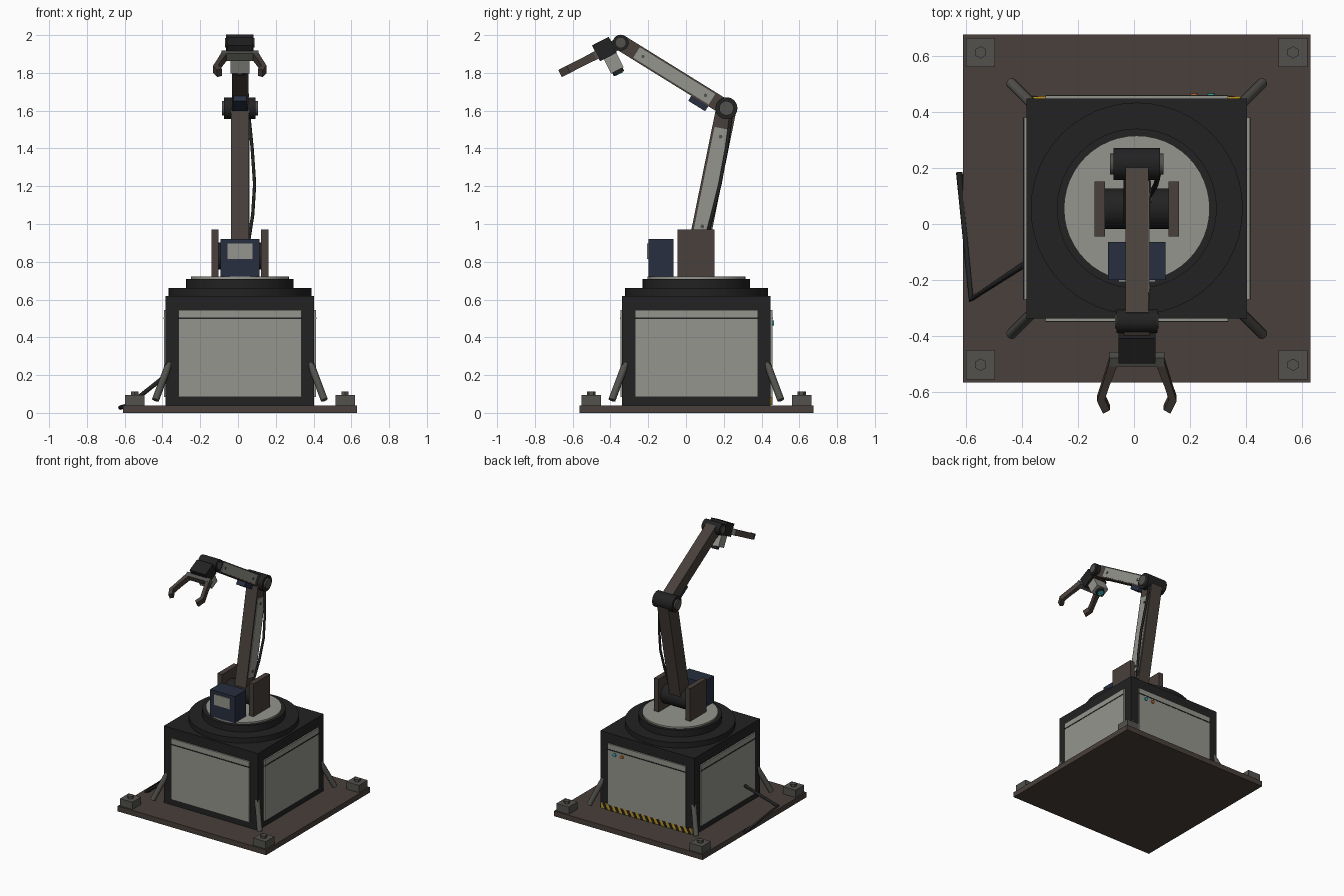
import bpy, bmesh
from math import atan2, radians, pi
from mathutils import Matrix, Vector

if "Cube" in bpy.data.objects:
    bpy.data.objects.remove(bpy.data.objects["Cube"])


def material(name, rgb):
    m = bpy.data.materials.new(name)
    m.diffuse_color = (*rgb, 1)
    m.use_nodes = True
    m.node_tree.nodes["Principled BSDF"].inputs["Base Color"].default_value = m.diffuse_color
    return m


LIGHT = material("light_panel", (0.30, 0.30, 0.27))
DARK = material("dark_metal", (0.016, 0.016, 0.017))
BROWN = material("brown_metal", (0.065, 0.050, 0.043))
STEEL = material("dull_steel", (0.085, 0.083, 0.075))
NAVY = material("navy", (0.020, 0.028, 0.050))
YELLOW = material("hazard_yellow", (0.50, 0.30, 0.02))
TEAL = material("teal", (0.03, 0.40, 0.45))
ORANGE = material("orange", (0.60, 0.15, 0.02))

BASE = Matrix.Translation((0.01, 0.055, 0))


def add(name, bm, mat, frame, smooth=False):
    bmesh.ops.recalc_face_normals(bm, faces=bm.faces)
    mesh = bpy.data.meshes.new(name)
    for f in bm.faces:
        f.smooth = smooth
    bm.to_mesh(mesh)
    bm.free()
    if smooth:
        mesh.set_sharp_from_angle(angle=radians(35))
    mesh.materials.append(mat)
    ob = bpy.data.objects.new(name, mesh)
    ob.matrix_world = frame
    bpy.context.collection.objects.link(ob)
    return ob


def box(name, size, loc, mat, frame=BASE):
    bm = bmesh.new()
    bmesh.ops.create_cube(bm, size=1, matrix=Matrix.Translation(loc) @ Matrix.Diagonal((*size, 1)))
    return add(name, bm, mat, frame)


def cyl(name, a, b, r, mat, frame=BASE, sides=40):
    a, b = Vector(a), Vector(b)
    rot = (b - a).to_track_quat('Z', 'Y').to_matrix().to_4x4()
    bm = bmesh.new()
    bmesh.ops.create_cone(bm, cap_ends=True, segments=sides, radius1=r, radius2=r, depth=(b - a).length,
                          matrix=Matrix.Translation((a + b) / 2) @ rot)
    return add(name, bm, mat, frame, sides > 8)


def prism(name, profile, lift, mat, frame=BASE):
    bm = bmesh.new()
    face = bm.faces.new([bm.verts.new(p) for p in profile])
    ext = bmesh.ops.extrude_face_region(bm, geom=[face])
    bmesh.ops.translate(bm, vec=lift, verts=[v for v in ext['geom'] if isinstance(v, bmesh.types.BMVert)])
    return add(name, bm, mat, frame)


def cable(name, pts, r):
    cu = bpy.data.curves.new(name, 'CURVE')
    cu.dimensions = '3D'
    cu.bevel_depth, cu.bevel_resolution, cu.use_fill_caps = r, 2, True
    sp = cu.splines.new('POLY')
    sp.points.add(len(pts) - 1)
    for p, co in zip(sp.points, pts):
        p.co = (*co, 1)
    cu.materials.append(DARK)
    bpy.context.collection.objects.link(bpy.data.objects.new(name, cu))


def limb(p, q):
    """Frame at p (y, z) whose local z points towards q."""
    a = atan2(-(q[0] - p[0]), q[1] - p[1])
    return Matrix.Translation((0.01, p[0], p[1])) @ Matrix.Rotation(a, 4, 'X')


# floor plate, anchor blocks with hex bolts, leaning corner struts
box("base_plate", (1.24, 1.24, 0.04), (0, 0, 0.02), BROWN)
for sx in (-1, 1):
    for sy in (-1, 1):
        x, y = sx * 0.557, sy * 0.557
        box("anchor_block", (0.104, 0.104, 0.055), (x, y, 0.0675), STEEL)
        cyl("anchor_bolt", (x, y, 0.09), (x, y, 0.114), 0.022, STEEL, sides=6)
        cyl("corner_strut", (sx * 0.447, sy * 0.447, 0.068), (sx * 0.375, sy * 0.375, 0.26), 0.019, STEEL, sides=16)

# cabinet with a panel on every side
box("cabinet", (0.785, 0.785, 0.58), (0, 0, 0.33), DARK)
for i in range(4):
    side = BASE @ Matrix.Rotation(i * pi / 2, 4, 'Z')
    box("side_panel", (0.65, 0.02, 0.46), (0, -0.393, 0.315), LIGHT, side)
    box("panel_seam", (0.65, 0.02, 0.008), (0, -0.395, 0.502), DARK, side)

# back indicator lights and hazard strip
for x, m in ((0.265, TEAL), (0.205, ORANGE)):
    cyl("indicator_light", (x, 0.395, 0.475), (x, 0.411, 0.475), 0.013, m, sides=16)
box("hazard_strip", (0.76, 0.014, 0.042), (0, 0.393, 0.064), YELLOW)
for i in range(15):
    x = -0.372 + i * 0.05
    prism("hazard_stripe", [(x, 0.39, 0.043), (x + 0.022, 0.39, 0.043), (x + 0.044, 0.39, 0.085),
                            (x + 0.022, 0.39, 0.085)], (0, 0.012, 0), DARK)

# turntable
cyl("turntable_lower_ring", (0, 0, 0.62), (0, 0, 0.66), 0.378, DARK, sides=48)
cyl("turntable_upper_ring", (0, 0, 0.66), (0, 0, 0.71), 0.285, DARK, sides=48)
cyl("turntable_disc", (0, 0, 0.70), (0, 0, 0.722), 0.26, LIGHT, sides=48)

# shoulder brackets, axle and motor box
for s in (-1, 1):
    box("shoulder_bracket", (0.038, 0.196, 0.25), (s * 0.132, -0.002, 0.845), BROWN)
cyl("shoulder_axle", (-0.115, 0, 0.83), (0.115, 0, 0.83), 0.072, DARK)
box("motor_box", (0.206, 0.134, 0.2), (0, -0.187, 0.82), NAVY)
box("motor_box_plate", (0.132, 0.014, 0.08), (0, -0.254, 0.856), LIGHT)

# upper arm
SHOULDER, ELBOW, WRIST = (0.055, 0.83), (0.214, 1.613), (-0.346, 1.96)
upper = limb(SHOULDER, ELBOW)
box("upper_arm", (0.094, 0.108, 0.78), (0, 0, 0.40), BROWN, upper)
box("upper_arm_side_plate", (0.01, 0.084, 0.57), (0.046, 0, 0.405), LIGHT, upper)
for z in (0.16, 0.645):
    cyl("upper_arm_bolt", (0.045, 0, z), (0.055, 0, z), 0.010, STEEL, upper, 12)

# elbow and forearm
fore = limb(ELBOW, WRIST)
cyl("elbow_joint", (-0.083, 0, 0), (0.083, 0, 0), 0.058, DARK, fore)
cyl("elbow_cap", (-0.095, 0, 0), (0.095, 0, 0), 0.038, STEEL, fore)
box("forearm", (0.082, 0.084, 0.65), (0, 0, 0.325), BROWN, fore)
box("forearm_side_plate", (0.01, 0.066, 0.47), (0.04, 0, 0.325), LIGHT, fore)
for z in (0.13, 0.52):
    cyl("forearm_bolt", (0.04, 0, z), (0.049, 0, z), 0.009, STEEL, fore, 12)
box("forearm_drive_box", (0.07, 0.036, 0.105), (0, -0.055, 0.14), NAVY, fore)

# wrist and hand
hand = Matrix.Translation((0.01, *WRIST)) @ Matrix.Rotation(radians(117), 4, 'X')
cyl("wrist_joint", (-0.073, 0, 0), (0.073, 0, 0), 0.042, DARK, hand)
cyl("wrist_cap", (-0.078, 0, 0), (0.078, 0, 0), 0.026, STEEL, hand)
box("wrist_link", (0.09, 0.06, 0.08), (0, 0, 0.04), BROWN, hand)
box("hand_block", (0.132, 0.094, 0.1), (0, 0.009, 0.092), DARK, hand)
box("palm_bar", (0.196, 0.044, 0.034), (0, 0, 0.153), STEEL, hand)

# camera under the hand
box("camera_body", (0.1, 0.09, 0.074), (0, -0.078, 0.082), LIGHT, hand)
cyl("camera_barrel", (0, -0.115, 0.082), (0, -0.142, 0.082), 0.031, DARK, hand, 24)
cyl("camera_lens", (0, -0.14, 0.082), (0, -0.145, 0.082), 0.021, TEAL, hand, 24)

# gripper fingers
OUTLINE = [(0.098, 0.155), (0.124, 0.25), (0.142, 0.31), (0.120, 0.36), (0.096, 0.346),
           (0.104, 0.326), (0.114, 0.305), (0.098, 0.25), (0.068, 0.165)]
for s in (-1, 1):
    prism("gripper_finger", [(s * x, -0.021, z) for x, z in OUTLINE], (0, 0.042, 0), BROWN, hand)

# cables
cable("arm_cable", [(0.055, 0.10, 0.90), (0.078, 0.14, 1.05), (0.088, 0.18, 1.21),
                    (0.075, 0.215, 1.40), (0.058, 0.238, 1.57)], 0.009)
cable("floor_cable", [(-0.385, -0.14, 0.195), (-0.58, -0.268, 0.04), (-0.623, 0.185, 0.028)], 0.012)
